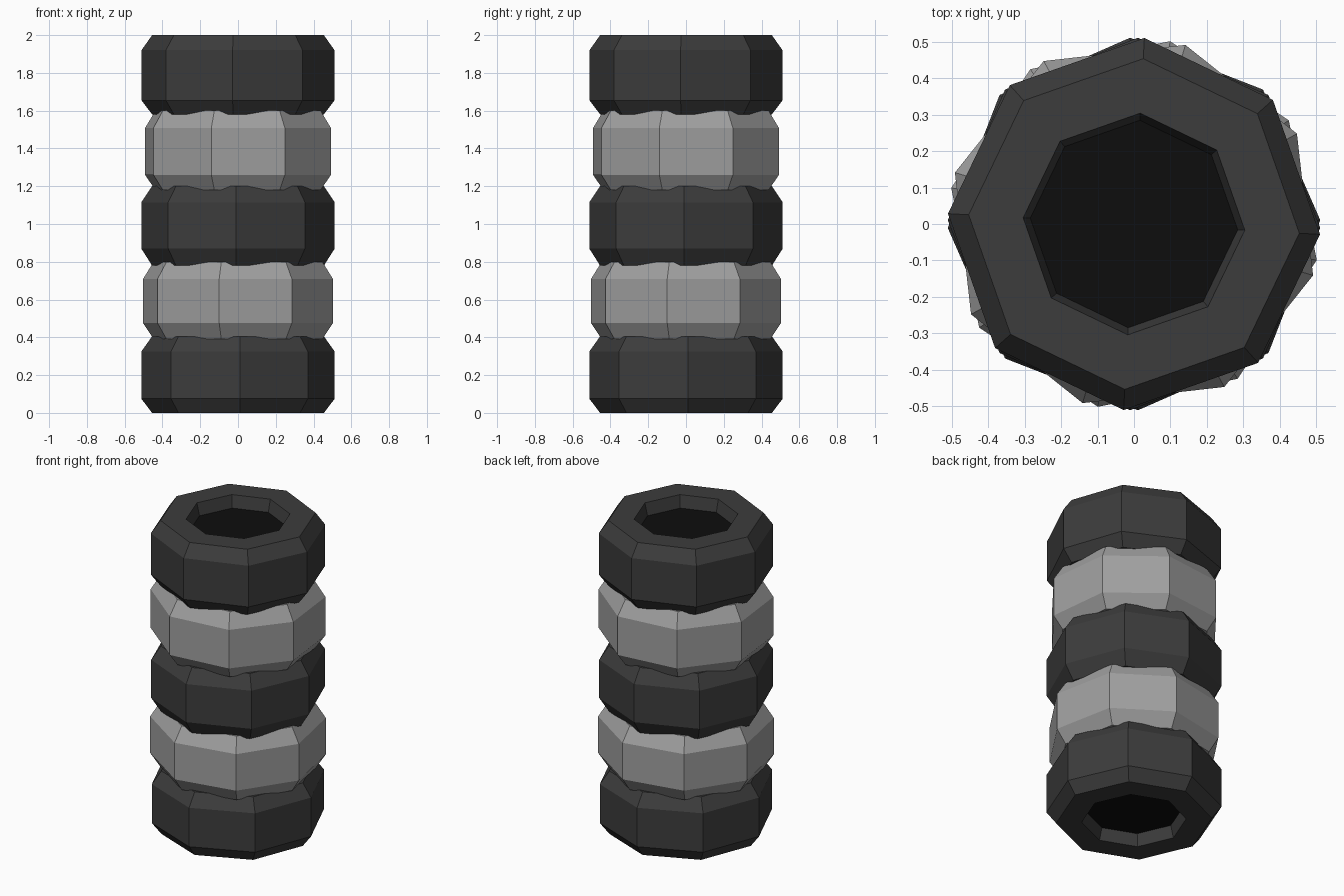
import bpy, bmesh, math

if "Cube" in bpy.data.objects:
    bpy.data.objects.remove(bpy.data.objects["Cube"])

def material(name, v):
    m = bpy.data.materials.new(name)
    m.diffuse_color = (v, v, v, 1)
    m.use_nodes = True
    m.node_tree.nodes["Principled BSDF"].inputs["Base Color"].default_value = m.diffuse_color
    return m

dark = material("dark_rubber", 0.045)
grey = material("grey_paint", 0.35)
black = material("black_core", 0.004)

def ring(name, profile, sides, turn, mat):
    """Sweep a closed (radius, z) profile around the z axis."""
    bm = bmesh.new()
    loops = []
    for i in range(sides):
        a = math.radians(turn) + i * 2 * math.pi / sides
        loops.append([bm.verts.new((r * math.cos(a), r * math.sin(a), z)) for r, z in profile])
    n = len(profile)
    for i in range(sides):
        p, q = loops[i], loops[(i + 1) % sides]
        for j in range(n):
            k = (j + 1) % n
            bm.faces.new((p[j], q[j], q[k], p[k]))
    bmesh.ops.recalc_face_normals(bm, faces=bm.faces)
    me = bpy.data.meshes.new(name)
    bm.to_mesh(me)
    bm.free()
    me.materials.append(mat)
    ob = bpy.data.objects.new(name, me)
    bpy.context.collection.objects.link(ob)

# five stacked octagonal tyres: bottom, wall bottom, wall top, top, turn
tyres = [
    (0.00, 0.075, 0.325, 0.405, 1.2),
    (0.39, 0.475, 0.71, 0.80, -11.2),
    (0.78, 0.87, 1.115, 1.20, -1.2),
    (1.18, 1.26, 1.508, 1.60, -16.0),
    (1.58, 1.655, 1.92, 2.00, -3.2),
]
for i, (z0, z1, z2, z3, turn) in enumerate(tyres):
    profile = [(0.455, z0), (0.512, z1), (0.512, z2), (0.455, z3),
               (0.305, z3), (0.285, z2), (0.285, z1), (0.305, z0)]
    ring(f"tyre_{i + 1}", profile, 8, turn, grey if i % 2 else dark)

# black core closing the hole just inside both ends
bpy.ops.mesh.primitive_cylinder_add(vertices=24, radius=0.31, depth=1.846, location=(0, 0, 0.999))
core = bpy.context.object
core.name = "core"
core.data.materials.append(black)
